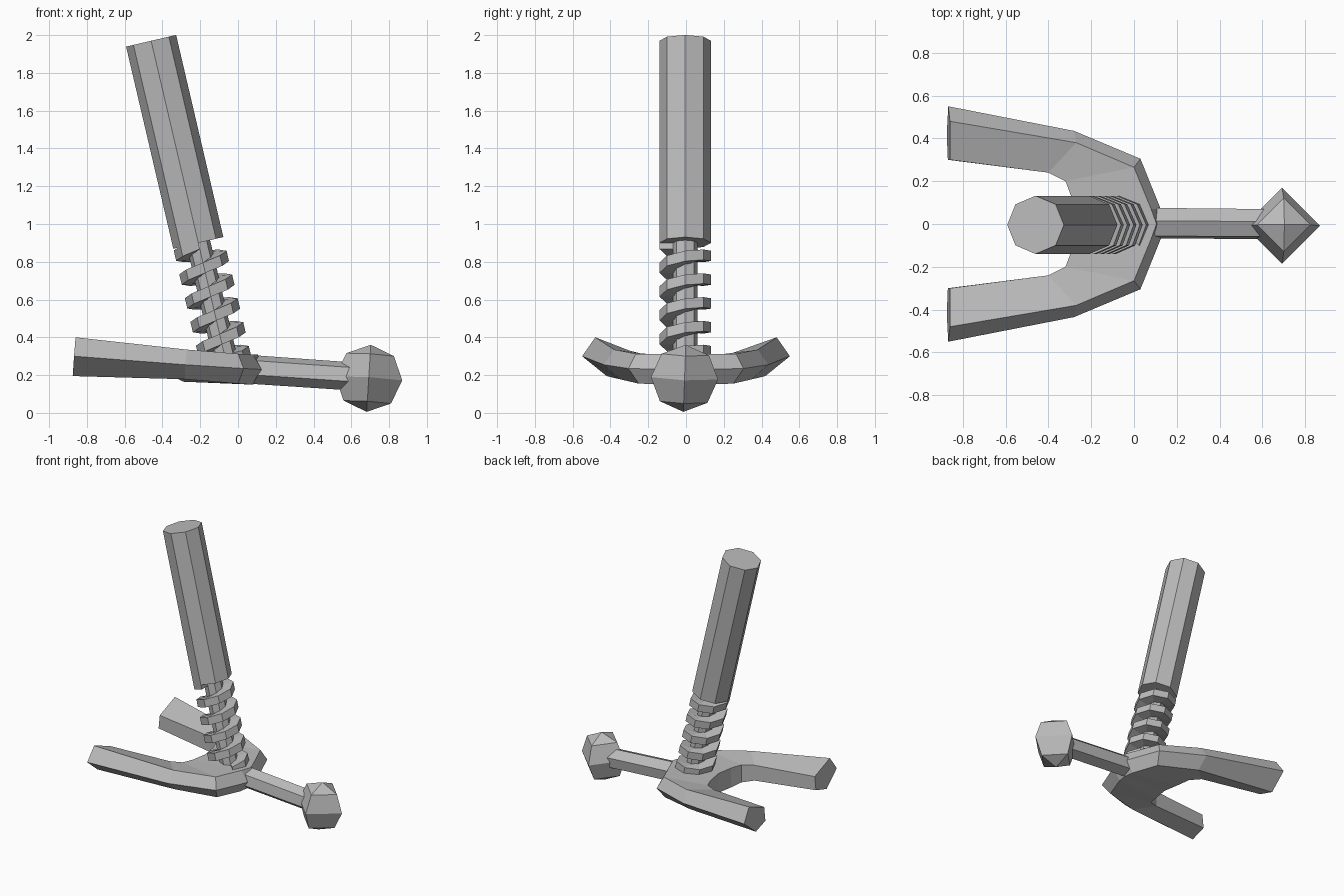
import bpy, bmesh, math
from mathutils import Vector, Matrix

if "Cube" in bpy.data.objects:
    bpy.data.objects.remove(bpy.data.objects["Cube"])

grey = bpy.data.materials.new("plain_grey")
grey.diffuse_color = (0.5, 0.5, 0.5, 1)
grey.use_nodes = True
grey.node_tree.nodes["Principled BSDF"].inputs["Base Color"].default_value = grey.diffuse_color


def finish(name, bm, merge=True):
    if merge:
        bmesh.ops.remove_doubles(bm, verts=bm.verts, dist=0.0005)
    bmesh.ops.recalc_face_normals(bm, faces=bm.faces)
    me = bpy.data.meshes.new(name)
    bm.to_mesh(me)
    bm.free()
    me.materials.append(grey)
    ob = bpy.data.objects.new(name, me)
    bpy.context.collection.objects.link(ob)
    return ob


def loft(bm, sections, cap_start=True, cap_end=True):
    """Skin a list of closed sections with equal point counts."""
    rings = [[bm.verts.new(p) for p in s] for s in sections]
    n = len(rings[0])
    for a, b in zip(rings, rings[1:]):
        for i in range(n):
            j = (i + 1) % n
            bm.faces.new((a[i], a[j], b[j], b[i]))
    if cap_start:
        bm.faces.new(rings[0])
    if cap_end:
        bm.faces.new(rings[-1])


def prism(name, start, end, r1, r2, sides, spin=0.0):
    """Straight bar between two points."""
    a, b = Vector(start), Vector(end)
    axis = (b - a).normalized()
    u = Vector((0, 1, 0))
    v = axis.cross(u)
    bm = bmesh.new()
    loft(bm, [[c + r * (math.cos(t) * u + math.sin(t) * v)
               for t in (spin + 2 * math.pi * i / sides for i in range(sides))]
              for c, r in ((a, r1), (b, r2))])
    return finish(name, bm)


# leaning column axis
LEAN = Vector((-0.25, 0, 1.07)).normalized()


def on_axis(z):
    return Vector((-0.21, -0.004, 0.90)) + LEAN * ((z - 0.90) / LEAN.z)


# handle and the thin rod below it
prism("handle", on_axis(0.90), on_axis(1.97), 0.136, 0.136, 8)
prism("inner_rod", on_axis(0.22), on_axis(0.95), 0.064, 0.064, 8)

# coil spring, right-handed, rectangular wire
bm = bmesh.new()
side = Vector((LEAN.z, 0, -LEAN.x))
back = Vector((0, 1, 0))
coils = []
for i in range(-33, 7):
    t = i * math.pi / 4
    c = on_axis(0.80 + 0.126 * i / 8)
    out = math.cos(t) * side + math.sin(t) * back
    coils.append([c + out * r + LEAN * h for r, h in
                  ((0.055, -0.028), (0.136, -0.028), (0.136, 0.028), (0.055, 0.028))])
loft(bm, coils)
finish("spring", bm)

# forked base: half sections as top, inner top, inner bottom, outer bottom, outer
half = [
    [(-.86, .48, .40), (-.86, .30, .33), (-.87, .30, .23), (-.875, .42, .195), (-.868, .55, .30)],
    [(-.27, .38, .335), (-.40, .24, .315), (-.40, .24, .20), (-.28, .35, .178), (-.28, .435, .255)],
    [(0, .265, .313), (-.32, .20, .312), (-.32, .20, .18), (0, .25, .155), (.03, .305, .235)],
    [(.08, .07, .31), (-.29, .12, .31), (-.29, .12, .165), (.07, .07, .15), (.125, .07, .23)],
    [(.105, 0, .31), (-.27, 0, .31), (-.27, 0, .165), (.08, 0, .15), (.125, 0, .23)],
]
bm = bmesh.new()
mirrored = [[(x, -y, z) for x, y, z in s] for s in half[-2::-1]]
loft(bm, half + mirrored)
finish("forked_base", bm)

# neck bar to the knob, ridge upward
prism("neck_bar", (0.04, 0.004, 0.232), (0.62, 0.0, 0.192), 0.077, 0.075, 6, math.pi / 2 - 0.15)

# four-sided faceted knob
bm = bmesh.new()
bmesh.ops.create_uvsphere(bm, u_segments=4, v_segments=4, radius=0.178)
bm.transform(Matrix.Translation((0.692, -0.008, 0.183))
             @ Matrix.Rotation(math.radians(3.5), 4, 'Y')
             @ Matrix.Rotation(math.radians(-2), 4, 'X'))
finish("knob", bm)
